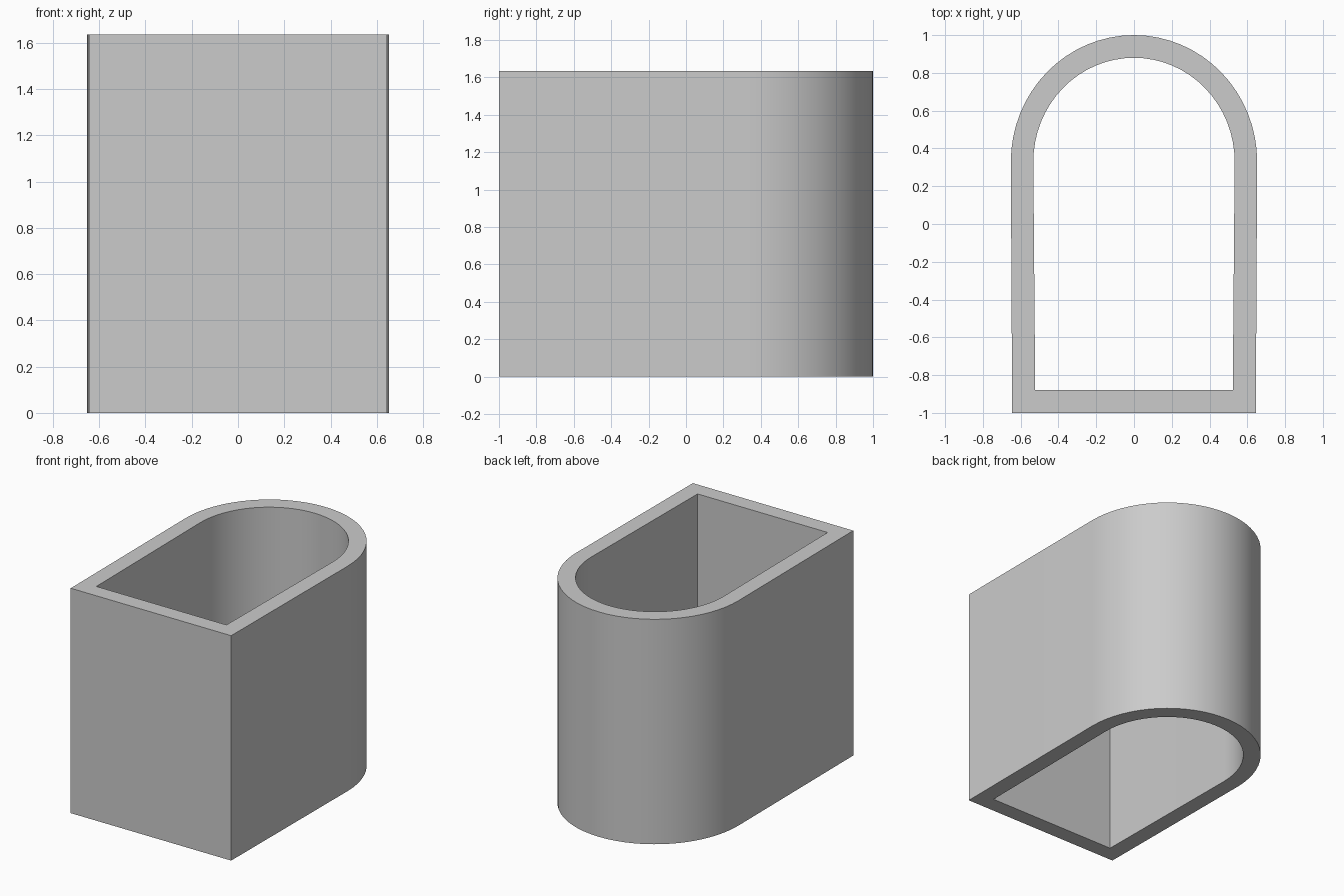
import bpy, bmesh, math

if "Cube" in bpy.data.objects:
    bpy.data.objects.remove(bpy.data.objects["Cube"])

HEIGHT = 1.635
SEGMENTS = 32


def arch_profile(base_half, base_y, radius_x, spring_y, top_y):
    """Outline with a flat front edge, near-straight sides and a round back."""
    points = [(-base_half, base_y), (base_half, base_y)]
    for i in range(SEGMENTS + 1):
        a = math.pi * i / SEGMENTS
        points.append((radius_x * math.cos(a),
                       spring_y + (top_y - spring_y) * math.sin(a)))
    return points


outer = arch_profile(0.645, -1.0, 0.652, 0.33, 1.0)
inner = arch_profile(0.523, -0.88, 0.533, 0.33, 0.88)

# Arched sleeve, open at the top and bottom
bm = bmesh.new()
rings = [[bm.verts.new((x, y, z)) for x, y in profile]
         for profile, z in ((outer, 0), (outer, HEIGHT), (inner, HEIGHT), (inner, 0))]
n = len(outer)
for r in range(4):
    a, b = rings[r], rings[(r + 1) % 4]
    for i in range(n):
        j = (i + 1) % n
        bm.faces.new((a[i], a[j], b[j], b[i]))
bmesh.ops.recalc_face_normals(bm, faces=bm.faces)

mesh = bpy.data.meshes.new("arched_sleeve")
bm.to_mesh(mesh)
bm.free()
sleeve = bpy.data.objects.new("arched_sleeve", mesh)
bpy.context.collection.objects.link(sleeve)

# Smooth curved walls with crisp rims and corners
bpy.context.view_layer.objects.active = sleeve
sleeve.select_set(True)
bpy.ops.object.shade_smooth_by_angle(angle=math.radians(30))
